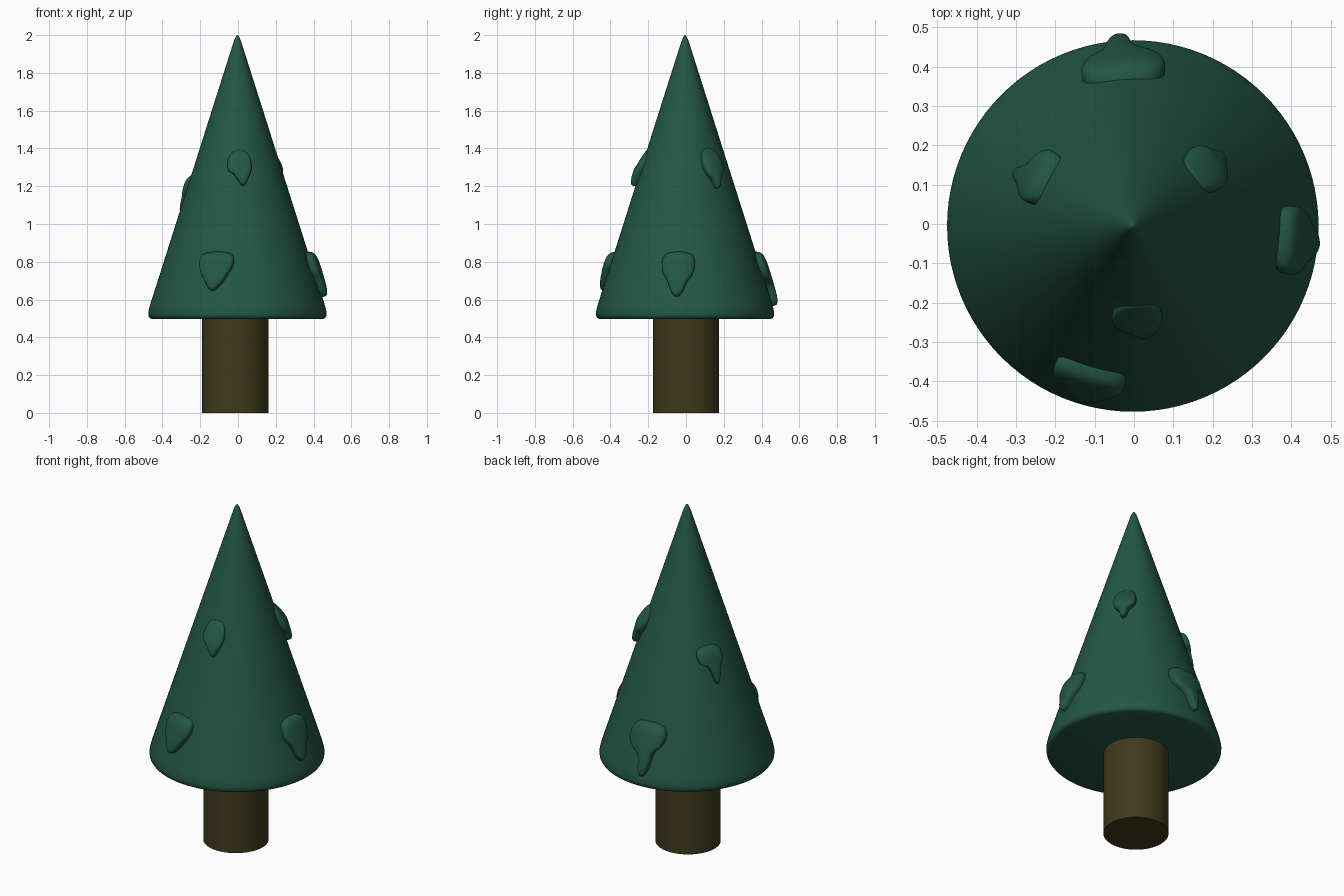
import bpy, bmesh, math

if "Cube" in bpy.data.objects:
    bpy.data.objects.remove(bpy.data.objects["Cube"])

CX, CY = -0.003, -0.005


def material(name, col):
    m = bpy.data.materials.new(name)
    m.diffuse_color = (*col, 1)
    m.use_nodes = True
    m.node_tree.nodes["Principled BSDF"].inputs["Base Color"].default_value = m.diffuse_color
    return m


green = material("needles", (0.017, 0.095, 0.06))
brown = material("bark", (0.05, 0.043, 0.012))


def finish(name, bm, mat, angle=40):
    bmesh.ops.recalc_face_normals(bm, faces=bm.faces)
    me = bpy.data.meshes.new(name)
    bm.to_mesh(me)
    bm.free()
    ob = bpy.data.objects.new(name, me)
    bpy.context.collection.objects.link(ob)
    me.materials.append(mat)
    bpy.ops.object.select_all(action='DESELECT')
    ob.select_set(True)
    bpy.context.view_layer.objects.active = ob
    bpy.ops.object.shade_smooth_by_angle(angle=math.radians(angle))
    return ob


def lathe(name, profile, center, mat, n=96):
    bm = bmesh.new()
    rings = [[bm.verts.new((center[0] + r * math.cos(2 * math.pi * i / n),
                            center[1] + r * math.sin(2 * math.pi * i / n), z))
              for i in range(n)] for r, z in profile]
    for a, b in zip(rings, rings[1:]):
        for i in range(n):
            j = (i + 1) % n
            bm.faces.new((a[i], a[j], b[j], b[i]))
    bm.faces.new(rings[0][::-1])
    bm.faces.new(rings[-1])
    return finish(name, bm, mat)


# Trunk and cone-shaped foliage with rolled hem and rounded tip
lathe("trunk", [(0.176, 0), (0.176, 0.52)], (-0.014, 0), brown)
lathe("foliage", [(0.452, 0.497), (0.464, 0.502), (0.471, 0.513), (0.472, 0.53),
                  (0.467, 0.555), (0.46, 0.58), (0.374, 0.85), (0.263, 1.2),
                  (0.136, 1.6), (0.028, 1.94), (0.019, 1.968), (0.012, 1.985),
                  (0.006, 1.996), (0.001, 2.0)], (CX, CY), green)


def cone_r(z):
    return 0.46 - (z - 0.58) * 0.3177


# Raised needle clump: outline (sideways, z) wrapped on the cone, softly inflated
def clump(name, az, outline, depth, blend):
    top = max(z for _, z in outline)
    zc = top - 0.09
    tc = sum(t for t, _ in outline) / len(outline)
    az = math.radians(az)
    bm = bmesh.new()

    def vert(t, z, off):
        if off > 0 and blend:
            off *= min(1, 0.1 + (top - z) / blend)
        r = cone_r(z)
        a = az + t / r
        return bm.verts.new((CX + (r + off) * math.cos(a), CY + (r + off) * math.sin(a), z))

    rings = [[vert(tc + (t - tc) * s, zc + (z - zc) * s, off) for t, z in outline]
             for s, off in ((1, -0.025), (1.02, depth * 0.6), (0.85, depth), (0.45, depth * 1.1))]
    mid = vert(tc, zc, depth * 1.1)
    n = len(outline)
    for a, b in zip(rings, rings[1:]):
        for i in range(n):
            j = (i + 1) % n
            bm.faces.new((a[i], a[j], b[j], b[i]))
    for i in range(n):
        bm.faces.new((rings[-1][i], rings[-1][(i + 1) % n], mid))
    ob = finish(name, bm, green, 180)
    ob.modifiers.new("smooth", 'SUBSURF').levels = 2
    ob.modifiers["smooth"].render_levels = 2


# Lower row
clump("lower_clump_front", -106,
      [(-.09, .85), (0, .855), (.09, .85), (.095, .78), (.065, .735), (.045, .69),
       (-.015, .625), (-.045, .69), (-.08, .735), (-.095, .79)], 0.04, 0)
clump("lower_clump_right", -5,
      [(-.075, .85), (0, .855), (.075, .85), (.09, .79), (.075, .72), (.045, .70),
       (.03, .64), (-.01, .60), (-.04, .65), (-.055, .71), (-.085, .735), (-.088, .79)], 0.04, 0)
clump("lower_clump_back", 94,
      [(-.09, .85), (0, .855), (.09, .85), (.11, .78), (.075, .72), (.045, .71),
       (.035, .62), (.01, .555), (-.025, .58), (-.025, .66), (-.05, .69), (-.1, .72),
       (-.115, .78)], 0.04, 0)
# Upper row
clump("upper_clump_front", -87,
      [(-.05, 1.38), (0, 1.40), (.05, 1.38), (.065, 1.31), (.055, 1.265), (.04, 1.24),
       (.02, 1.185), (-.01, 1.23), (-.035, 1.27), (-.06, 1.275), (-.068, 1.32)], 0.035, 0.13)
clump("upper_clump_right", 38,
      [(-.05, 1.39), (0, 1.41), (.05, 1.39), (.065, 1.31), (.05, 1.265), (.025, 1.26),
       (.015, 1.185), (-.015, 1.185), (-.02, 1.24), (-.045, 1.25), (-.065, 1.31)], 0.04, 0.1)
clump("upper_clump_left", 152,
      [(-.065, 1.25), (0, 1.265), (.065, 1.255), (.075, 1.20), (.06, 1.16), (.045, 1.14),
       (.035, 1.06), (.01, 1.05), (-.005, 1.13), (-.03, 1.165), (-.06, 1.165),
       (-.075, 1.21)], 0.035, 0)
